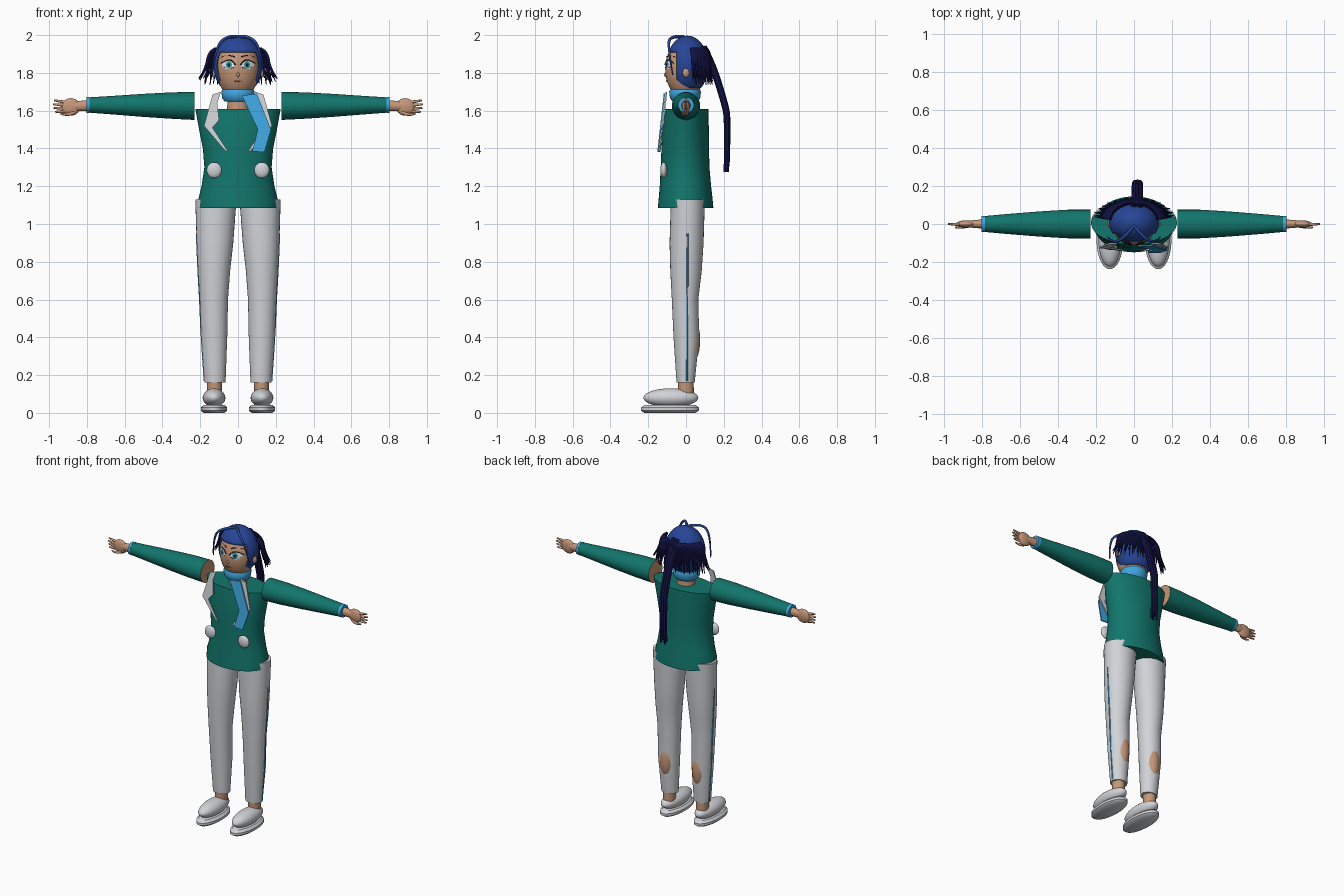
import bpy, bmesh, math
from mathutils import Vector

old = bpy.data.objects.get("Cube")
if old:
    bpy.data.objects.remove(old, do_unlink=True)


def material(name, rgb):
    m = bpy.data.materials.new(name)
    m.use_nodes = True
    m.diffuse_color = (*rgb, 1)
    m.node_tree.nodes["Principled BSDF"].inputs["Base Color"].default_value = (*rgb, 1)
    return m


GREEN = material("jacket green", (.006, .18, .15))
WHITE = material("cloth white", (.64, .65, .68))
SKIN = material("skin", (.56, .31, .19))
BLUE = material("scarf blue", (.05, .38, .74))
HAIR = material("hair blue", (.02, .06, .31))
NAVY = material("hair navy", (.006, .006, .06))
EYE = material("eye white", (.85, .85, .85))
TEAL = material("iris teal", (.03, .28, .34))
DARK = material("dark lash", (.01, .008, .012))
LIP = material("lip brown", (.25, .08, .06))


def finish(name, bm, mats, smooth=True):
    bmesh.ops.recalc_face_normals(bm, faces=bm.faces)
    me = bpy.data.meshes.new(name)
    bm.to_mesh(me)
    bm.free()
    ob = bpy.data.objects.new(name, me)
    bpy.context.collection.objects.link(ob)
    for m in mats:
        me.materials.append(m)
    if smooth:
        bpy.ops.object.select_all(action='DESELECT')
        ob.select_set(True)
        bpy.context.view_layer.objects.active = ob
        bpy.ops.object.shade_smooth_by_angle(angle=math.radians(40))
    return ob


def loft(name, rings, mats, axis='z', side=1, n=32, end_mat=0):
    """Capped elliptical tube; each ring is (position, centre a, centre b, radius a, radius b)."""
    bm = bmesh.new()
    loops = []
    for t, ca, cb, ra, rb in rings:
        loop = []
        for i in range(n):
            a = math.tau * i / n
            u, v = ca + ra * math.cos(a), cb + rb * math.sin(a)
            p = (u, v, t) if axis == 'z' else (t, u, v)
            loop.append(bm.verts.new((p[0] * side, p[1], p[2])))
        loops.append(loop)
    for lo, hi in zip(loops, loops[1:]):
        for i in range(n):
            j = (i + 1) % n
            bm.faces.new((lo[i], lo[j], hi[j], hi[i]))
    bm.faces.new(loops[0]).material_index = end_mat
    bm.faces.new(loops[-1])
    return finish(name, bm, mats)


def ball(name, c, r, mat):
    bm = bmesh.new()
    bmesh.ops.create_uvsphere(bm, u_segments=32, v_segments=20, radius=1)
    for v in bm.verts:
        v.co = Vector([c[k] + r[k] * v.co[k] for k in range(3)])
    return finish(name, bm, [mat])


def strands(name, paths, radius, mat, taper=.2, sides=1):
    """Thin tubes along point lists, narrowing to the tip."""
    cu = bpy.data.curves.new(name, 'CURVE')
    cu.dimensions = '3D'
    cu.bevel_depth = radius
    cu.bevel_resolution = sides
    cu.use_fill_caps = True
    cu.resolution_u = 5
    for pts in paths:
        sp = cu.splines.new('NURBS')
        sp.points.add(len(pts) - 1)
        sp.order_u = 3
        sp.use_endpoint_u = True
        for i, p in enumerate(pts):
            sp.points[i].co = (*p, 1)
            sp.points[i].radius = 1 - (1 - taper) * (i / (len(pts) - 1)) ** 2
    cu.materials.append(mat)
    ob = bpy.data.objects.new(name, cu)
    bpy.context.collection.objects.link(ob)
    bpy.ops.object.select_all(action='DESELECT')
    ob.select_set(True)
    bpy.context.view_layer.objects.active = ob
    bpy.ops.object.convert(target='MESH')


def plate(name, outline, y_top, y_low, mat, side=1):
    """Flat hanging cloth cut from an (x, z) outline."""
    bm = bmesh.new()
    top, low = max(p[1] for p in outline), min(p[1] for p in outline)
    vs = [bm.verts.new((x * side, y_low + (y_top - y_low) * (z - low) / (top - low), z))
          for x, z in outline]
    ext = bmesh.ops.extrude_face_region(bm, geom=[bm.faces.new(vs)])
    for v in ext["geom"]:
        if isinstance(v, bmesh.types.BMVert):
            v.co.y += .008
    bmesh.ops.triangulate(bm, faces=bm.faces)
    finish(name, bm, [mat], False)


# Head, with a helper that lays painted shapes on the face
HC, HR = Vector((0, -.004, 1.82)), Vector((.113, .106, .158))
ball("head", HC, HR, SKIN)


def face_y(x, z):
    return HC.y - HR.y * math.sqrt(max(0, 1 - (x / HR.x) ** 2 - ((z - HC.z) / HR.z) ** 2))


def spot(name, cx, cz, rx, rz, lift, mat, n=24):
    bm = bmesh.new()
    bmesh.ops.create_circle(bm, cap_ends=True, cap_tris=True, segments=n, radius=1)
    bmesh.ops.subdivide_edges(bm, edges=bm.edges, cuts=2, use_grid_fill=True)
    for v in bm.verts:
        x, z = cx + rx * v.co.x, cz + rz * v.co.y
        v.co = (x, face_y(x, z) - lift, z)
    finish(name, bm, [mat])


def on_face(pts):
    return [(x, face_y(x, z) - .003, z) for x, z in pts]


for s, label in ((1, "left"), (-1, "right")):
    spot(label + "_eye", s * .051, 1.842, .034, .022, .0015, EYE)
    spot(label + "_iris", s * .048, 1.842, .016, .02, .003, TEAL)
    spot(label + "_pupil", s * .048, 1.842, .007, .009, .0045, DARK)
    strands(label + "_lashes", [on_face([(s * .014, 1.843), (s * .03, 1.866), (s * .06, 1.871),
                                         (s * .092, 1.85)])], .0035, DARK, .6)
    strands(label + "_lower_lid", [on_face([(s * .022, 1.83), (s * .05, 1.815), (s * .08, 1.835)])],
            .0015, DARK, .6)
    strands(label + "_brow", [on_face([(s * .018, 1.885), (s * .055, 1.9), (s * .09, 1.882)])],
            .003, NAVY, .4)
    ball(label + "_ear", (s * .127, 0, 1.8), (.012, .018, .024), SKIN)
strands("mouth", [on_face([(-.02, 1.757), (0, 1.752), (.02, 1.757)])], .003, LIP, .5)
ball("nose", (0, face_y(0, 1.79), 1.79), (.009, .009, .011), SKIN)

# Hair cap, trimmed around the face and nape
bm = bmesh.new()
bmesh.ops.create_uvsphere(bm, u_segments=40, v_segments=28, radius=1)
for v in bm.verts:
    v.co = (v.co.x * .131, .007 + v.co.y * .112, 1.84 + v.co.z * .157)
for co, no in (((0, 0, 1.91), (0, 0, 1)), ((0, -.05, 0), (0, 1, 0)), ((0, 0, 1.72), (0, 0, 1))):
    bmesh.ops.bisect_plane(bm, geom=bm.verts[:] + bm.edges[:] + bm.faces[:], plane_co=co, plane_no=no)
trim = []
for f in bm.faces:
    c = f.calc_center_median()
    if c.z < 1.72 or (c.z < 1.91 and c.y < -.05):
        trim.append(f)
bmesh.ops.delete(bm, geom=trim, context='FACES')
cap = finish("hair_cap", bm, [HAIR])
cap.modifiers.new("thickness", 'SOLIDIFY').thickness = .006

# Loose fringe, hanging ring of locks and ponytail
strands("fringe", [[(0, -.01, 1.99), (s * .06, -.085, 2), (s * .12, -.095, 1.93), (s * .137, -.07, 1.79)]
                   for s in (1, -1)], .009, HAIR, .4, 2)
locks = []
COUNT = 44
for i in range(COUNT):
    a = math.radians(8 + 164 * i / (COUNT - 1))
    c, s = math.cos(a), math.sin(a)
    wob = .02 * math.sin(i * 2.4)
    locks.append([(.122 * c, .02 + .088 * s, 1.925), (.155 * c, .02 + .105 * s, 1.91),
                  (.17 * c, .02 + .11 * s, 1.83), ((.2 + wob) * c, .02 + .12 * s, 1.755 + wob)])
strands("hanging_locks", locks, .011, NAVY)
tail = []
for i in range(9):
    a = math.tau * i / 8
    dx, dy = (.02 * math.cos(a), .01 * math.sin(a)) if i < 8 else (0, 0)
    tail.append([(.015 + dx, .09 + dy, 1.94), (.017 + dx, .135 + dy, 1.86), (.018 + dx, .205 + dy, 1.64),
                 (.018 + dx, .222 + dy, 1.55), (.018 + dx, .215 + dy, 1.275 + .015 * (i % 3))])
strands("ponytail", tail, .011, NAVY, .6)

# Neck, scarf and jacket body
loft("neck", [(1.58, 0, 0, .06, .055), (1.7, 0, 0, .052, .05)], [SKIN])
loft("scarf_wrap", [(1.648, 0, -.003, .07, .066), (1.665, 0, -.005, .084, .08), (1.7, 0, -.005, .088, .084),
                    (1.722, 0, -.003, .076, .074)], [BLUE])
plate("scarf_end", [(.02, 1.68), (.1, 1.69), (.175, 1.5), (.14, 1.38), (.075, 1.385), (.105, 1.5)],
      -.118, -.152, BLUE)
loft("jacket_body", [(1.085, 0, -.002, .213, .147), (1.13, 0, -.002, .21, .143), (1.2, 0, -.003, .193, .136),
                     (1.3, 0, -.005, .178, .129), (1.4, 0, -.004, .186, .126), (1.5, 0, -.002, .206, .123),
                     (1.61, 0, .005, .226, .113)], [GREEN], n=48)

for s, label in ((1, "left"), (-1, "right")):
    # Lapels and round pockets
    plate(label + "_lapel", [(-.135, 1.685), (-.09, 1.7), (-.11, 1.64), (-.1, 1.55), (-.135, 1.51), (-.05, 1.38),
                             (-.07, 1.39), (-.18, 1.52)], -.107, -.143, WHITE, -s)
    ball(label + "_pocket", (s * .126, -.118, 1.285), (.04, .018, .042), WHITE)

    # Sleeve with bare shoulder end, cuff and hand
    loft(label + "_sleeve", [(.23, 0, 1.625, .075, .074), (.35, 0, 1.627, .075, .07), (.5, 0, 1.628, .066, .061),
                             (.65, 0, 1.629, .054, .05), (.795, 0, 1.63, .041, .04)],
         [GREEN, SKIN], 'x', s, end_mat=1)
    loft(label + "_cuff", [(.785, 0, 1.63, .043, .042), (.803, 0, 1.63, .042, .041)], [BLUE], 'x', s)
    loft(label + "_wrist", [(.8, 0, 1.627, .024, .028), (.87, 0, 1.623, .018, .026)], [SKIN], 'x', s, 16)
    ball(label + "_palm", (s * .885, 0, 1.62), (.05, .019, .046), SKIN)
    fingers = [[(s * .9, 0, 1.62 + k * .014), (s * .945, -.003, 1.622 + k * .019),
                (s * (.98 - .006 * abs(k - .3)), 0, 1.624 + k * .02)] for k in (-1.5, -.5, .5, 1.5)]
    fingers.append([(s * .87, -.01, 1.59), (s * .905, -.018, 1.572), (s * .94, -.018, 1.585)])
    strands(label + "_fingers", fingers, .0095, SKIN, .45, 2)

    # Trouser leg with side stripe, calf and ankle
    loft(label + "_trouser", [(a, s * b, *r) for a, b, *r in (
        (1.13, .117, .01, .109, .09), (.9, .122, .003, .097, .09), (.75, .127, 0, .085, .083),
        (.6, .128, -.005, .075, .07), (.4, .126, .002, .069, .068), (.16, .122, -.002, .056, .048))], [WHITE])
    strands(label + "_stripe", [[(s * .219, .008, .95), (s * .211, .008, .75), (s * .2015, .006, .6),
                                 (s * .194, .006, .4), (s * .177, .005, .17)]], .005, BLUE, 1)
    ball(label + "_calf", (s * .122, .03, .385), (.047, .045, .12), SKIN)
    loft(label + "_ankle", [(.09, s * .125, 0, .038, .042), (.18, s * .125, -.002, .041, .042)], [SKIN], n=20)

    # Shoe and oval sole
    ball(label + "_shoe", (s * .127, -.08, .08), (.06, .145, .05), WHITE)
    loft(label + "_sole", [(0, s * .127, -.085, .055, .135), (.012, s * .127, -.085, .07, .153),
                           (.028, s * .127, -.085, .07, .153), (.042, s * .127, -.085, .055, .135)], [WHITE])
